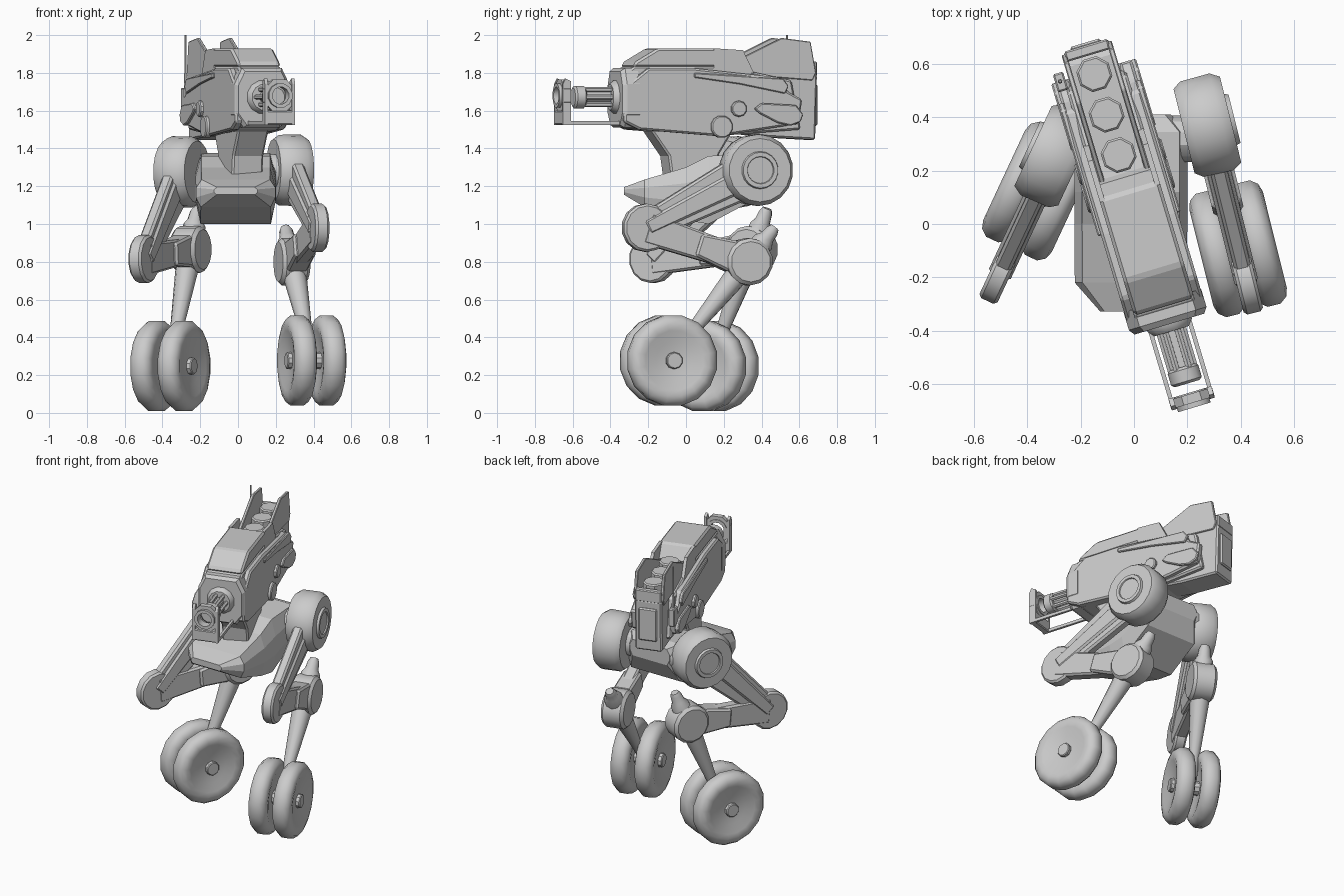
import bpy, bmesh, math
from mathutils import Matrix, Vector

if "Cube" in bpy.data.objects:
    bpy.data.objects.remove(bpy.data.objects["Cube"])

I = Matrix.Identity(4)


def finish(name, bm, M, bevel=0.0, smooth=None):
    bmesh.ops.remove_doubles(bm, verts=bm.verts, dist=1e-5)
    bmesh.ops.recalc_face_normals(bm, faces=bm.faces)
    me = bpy.data.meshes.new(name)
    bm.to_mesh(me)
    bm.free()
    me.transform(M)
    ob = bpy.data.objects.new(name, me)
    bpy.context.collection.objects.link(ob)
    if bevel:
        m = ob.modifiers.new("bevel", "BEVEL")
        m.width, m.segments = bevel, 1
    if smooth:
        bpy.ops.object.select_all(action="DESELECT")
        bpy.context.view_layer.objects.active = ob
        ob.select_set(True)
        bpy.ops.object.shade_smooth_by_angle(angle=math.radians(smooth))
    return ob


def loft(name, rings, M=I, bevel=0.0):
    """Skin a list of equal-length 3D rings and cap the ends."""
    bm = bmesh.new()
    vs = [[bm.verts.new(p) for p in r] for r in rings]
    n = len(vs[0])
    for a, b in zip(vs, vs[1:]):
        for i in range(n):
            bm.faces.new((a[i], a[(i + 1) % n], b[(i + 1) % n], b[i]))
    bm.faces.new(vs[0])
    bm.faces.new(vs[-1])
    return finish(name, bm, M, bevel)


def prism(name, pts, x0, x1, M=I, bevel=0.0):
    """Extrude a (y, z) profile from x0 to x1."""
    return loft(name, [[(x, y, z) for y, z in pts] for x in (x0, x1)], M, bevel)


def box(name, x0, x1, y0, y1, z0, z1, M=I, bevel=0.0):
    return prism(name, [(y0, z0), (y1, z0), (y1, z1), (y0, z1)], x0, x1, M, bevel)


def lathe(name, prof, n, M=I, smooth=40):
    """Spin an (x, radius) profile about the x axis."""
    bm = bmesh.new()
    rows = []
    for x, r in prof:
        rows.append([bm.verts.new((x, r * math.cos(2 * math.pi * (i + .5) / n),
                                   r * math.sin(2 * math.pi * (i + .5) / n))) for i in range(n)])
    for a, b in zip(rows, rows[1:]):
        for i in range(n):
            bm.faces.new((a[i], a[(i + 1) % n], b[(i + 1) % n], b[i]))
    return finish(name, bm, M, 0, smooth)


def disc(name, c, r, t, n, M, ch=.012, smooth=30):
    """Chamfered drum with its axis along x."""
    h = t / 2
    return lathe(name, [(-h, 0), (-h, r - ch), (-h + ch, r), (h - ch, r), (h, r - ch), (h, 0)],
                 n, M @ Matrix.Translation(c), smooth)


def rod(name, a, b, prof, n, M):
    """Round part from a to b; prof holds (fraction, radius) pairs."""
    a, b = Vector(a), Vector(b)
    d = b - a
    T = Matrix.Translation(a) @ d.to_track_quat('X', 'Z').to_matrix().to_4x4()
    pts = [(f * d.length, r) for f, r in prof]
    return lathe(name, [(pts[0][0], 0)] + pts + [(pts[-1][0], 0)], n, M @ T)


def bar(name, p, q, w0, w1, x0, x1, M, bevel=.012):
    """Tapered flat link between two (y, z) joints."""
    p, q = Vector(p), Vector(q)
    d = (q - p).normalized()
    s = Vector((-d.y, d.x))
    return prism(name, [p + s * w0, q + s * w1, q - s * w1, p - s * w0], x0, x1, M, bevel)


# ---- legs: hip, knee, ankle and wheel pair in a yawed leg plane ----
def leg(side, hip, yaw, knee, ankle, wheel):
    M = Matrix.Translation((hip[0], hip[1], 0)) @ Matrix.Rotation(math.radians(yaw), 4, 'Z')
    o = 1 if hip[0] > 0 else -1
    hz = hip[2]
    prof = [(-.09, 0), (-.09, .165), (-.06, .187), (.055, .19), (.09, .168), (.09, .1),
            (.105, .095), (.105, .073), (.097, .07), (.097, 0)]
    lathe(side + "_hip_drum", [(x * o, r) for x, r in prof], 18, M @ Matrix.Translation((0, 0, hz)))
    bar(side + "_thigh", (0, hz), knee, .125, .075, -.032, .032, M)
    bar(side + "_thigh_rib", (-.1, hz - .06), knee, .06, .04, -.045, .045, M)
    disc(side + "_knee", (0, *knee), .128, .075, 14, M)
    bar(side + "_shin", knee, ankle, .085, .065, -.04, .04, M)
    k, a = Vector(knee), Vector(ankle)
    bar(side + "_shin_clamp", k.lerp(a, .5), k.lerp(a, .85), .06, .085, -.058, .058, M)
    disc(side + "_ankle", (0, *ankle), .125, .15, 14, M, .018)
    # strut runs through the ankle and ends in a stepped knob
    w = Vector(wheel)
    d = (a - w).normalized()
    top = a + d * .235
    rod(side + "_strut", (0, *w), (0, *a), [(0, .03), (.3, .034), (.8, .06), (1, .06)], 10, M)
    rod(side + "_strut_knob", (0, *a), (0, *top),
        [(0, .065), (.58, .06), (.7, .042), (.9, .036), (1, .025)], 10, M)
    # dished twin wheels
    half = [(.034, .04), (.04, .1), (.056, .16), (.062, .19), (.052, .222), (.025, .243)]
    wp = [(-.05, 0), (-.05, .04)] + [(-x, r) for x, r in half] + half[::-1] + [(.05, .04), (.05, 0)]
    for nm, x in (("inner", -.08), ("outer", .08)):
        lathe(f"{side}_{nm}_wheel", wp, 16, M @ Matrix.Translation((x * o, *w)), 50)
    disc(side + "_axle", (0, *w), .045, .28, 10, M, .005)


leg("right", (.275, .37, 1.285), 14, (-.60, .98), (-.046, .80), (-.477, .277))
leg("left", (-.297, .255, 1.275), -25, (-.475, .815), (.105, .865), (-.145, .248))

# ---- hull between the hips ----
stations = [(-.328, .115, 1.195, 1.155), (-.22, .21, 1.235, 1.09), (.0, .212, 1.30, 1.02),
            (.12, .212, 1.36, 1.0), (.345, .212, 1.375, 1.12), (.41, .15, 1.35, 1.24)]
loft("hull", [[(-.012 + s * w * k, y, z) for s, k, z in
               ((-1, .88, zb), (1, .88, zb), (1, 1, zb + (zt - zb) * .35), (1, 1, zb + (zt - zb) * .7),
                (1, .86, zt), (-1, .86, zt), (-1, 1, zb + (zt - zb) * .7), (-1, 1, zb + (zt - zb) * .35))]
              for y, w, zt, zb in stations])
for s in (-1, 1):
    disc("hip_axle", (s * .2, .32, 1.28), .09, .14, 12, I)

# ---- turret, turned on its neck ----
T = Matrix.Translation((.02, 0, 0)) @ Matrix.Rotation(math.radians(16.7), 4, 'Z')
prism("neck", [(-.22, 1.5), (.24, 1.5), (.16, 1.37), (.14, 1.22), (-.1, 1.22), (-.12, 1.36)],
      -.085, .085, T, .01)
prism("turret_core", [(-.365, 1.55), (-.365, 1.80), (-.32, 1.835), (.2, 1.835), (.55, 1.76),
                      (.6, 1.50), (.2, 1.47), (-.3, 1.50)], -.118, .118, T, .01)
loft("front_collar", [[(x * k, y, 1.66 + z * k) for x, z in
                       ((-.1, -.15), (.1, -.15), (.152, -.08), (.152, .08), (.11, .165),
                        (-.11, .165), (-.152, .08), (-.152, -.08))]
                      for y, k in ((-.30, 1), (-.37, 1), (-.392, .9))], T)
prism("hood", [(-.33, 1.83), (-.31, 1.86), (-.19, 1.93), (.13, 1.93), (.19, 1.83)],
      -.118, .118, T, .012)

# rear launcher with three round hatches between two fins
prism("launcher_box", [(.12, 1.82), (.64, 1.82), (.70, 1.79), (.69, 1.445), (.42, 1.46), (.12, 1.50)],
      -.088, .088, T, .01)
box("rear_vent", -.06, .06, .69, .71, 1.52, 1.74, T, .008)
for i, v in enumerate((.27, .428, .587)):
    H = T @ Matrix.Translation((0, v, 1.83)) @ Matrix.Rotation(math.radians(90), 4, 'Y')
    disc(f"hatch_{i + 1}", (0, 0, 0), .068, .10, 8, H, .008, 20)
box("launcher_rear_lip", -.085, .085, .66, .70, 1.78, 1.86, T, .006)

for s, nm in ((-1, "left"), (1, "right")):
    prism(nm + "_fin", [(.15, 1.80), (.18, 1.83), (.32, 1.90), (.50, 1.985), (.66, 1.965), (.69, 1.80),
                        (.67, 1.76)], s * .078, s * .098, T, .004)
    prism(nm + "_trench_wall", [(.12, 1.8), (.12, 1.93), (.28, 1.92), (.34, 1.8)],
          s * .098, s * .118, T)
    # armoured side panels and their fittings
    prism(nm + "_side_panel", [(-.384, 1.54), (-.384, 1.72), (-.25, 1.825), (.0, 1.825), (.48, 1.775),
                               (.52, 1.70), (.60, 1.66), (.58, 1.53), (.38, 1.50), (.14, 1.465),
                               (-.30, 1.50)], s * .10, s * .15, T, .01)
    prism(nm + "_upper_strake", [(0, 1.80), (.25, 1.785), (.49, 1.77), (.52, 1.73), (.50, 1.69),
                                 (.25, 1.74), (0, 1.775)], s * .14, s * .162, T, .005)
    prism(nm + "_rear_pod", [(.33, 1.61), (.37, 1.64), (.56, 1.63), (.60, 1.58), (.585, 1.54), (.53, 1.52),
                             (.46, 1.535), (.36, 1.585)], s * .14, s * .166, T, .006)
    disc(nm + "_small_port", (s * .15, .245, 1.61), .043, .04, 10, T, .006)
    disc(nm + "_large_port", (s * .15, .15, 1.515), .06, .04, 12, T, .006)
    # gun guard rails and uprights
    box(nm + "_guard_rail", s * .068, s * .084, -.70, -.36, 1.525, 1.545, T)
    prism(nm + "_guard_upright", [(-.66, 1.525), (-.705, 1.525), (-.705, 1.74), (-.69, 1.77), (-.66, 1.755)],
          s * .066, s * .084, T)

rod("antenna", (-.131, .598, 1.66), (-.131, .598, 2.0), [(0, .009), (.4, .009), (.42, .005), (1, .005)], 6, T)
box("antenna_base", -.15, -.11, .56, .63, 1.60, 1.72, T, .006)

# ---- rotary gun ----
gz = 1.672
rod("gun_mount", (0, -.30, gz), (0, -.42, gz), [(0, .09), (.8, .09), (1, .07)], 12, T)
rod("gun_core", (0, -.38, gz), (0, -.60, gz), [(0, .03), (1, .03)], 8, T)
for i in range(6):
    a = i * math.pi / 3
    x, z = .046 * math.cos(a), gz + .046 * math.sin(a)
    rod(f"barrel_{i + 1}", (x, -.38, z), (x, -.61, z), [(0, .013), (1, .013)], 6, T)
rod("muzzle_drum", (0, -.56, gz), (0, -.625, gz), [(0, .05), (.15, .062), (.85, .062), (1, .05)], 12, T)
F = T @ Matrix.Translation((0, 0, 1.68)) @ Matrix.Rotation(math.radians(-90), 4, 'Z')
lathe("guard_plate", [(.665, .058), (.665, .092), (.70, .092), (.70, .058), (.665, .058)], 8, F, 20)
lathe("guard_ring", [(.66, .046), (.66, .066), (.718, .066), (.718, .046), (.66, .046)], 12, F)
box("guard_base", -.084, .084, -.705, -.66, 1.525, 1.60, T, .006)
